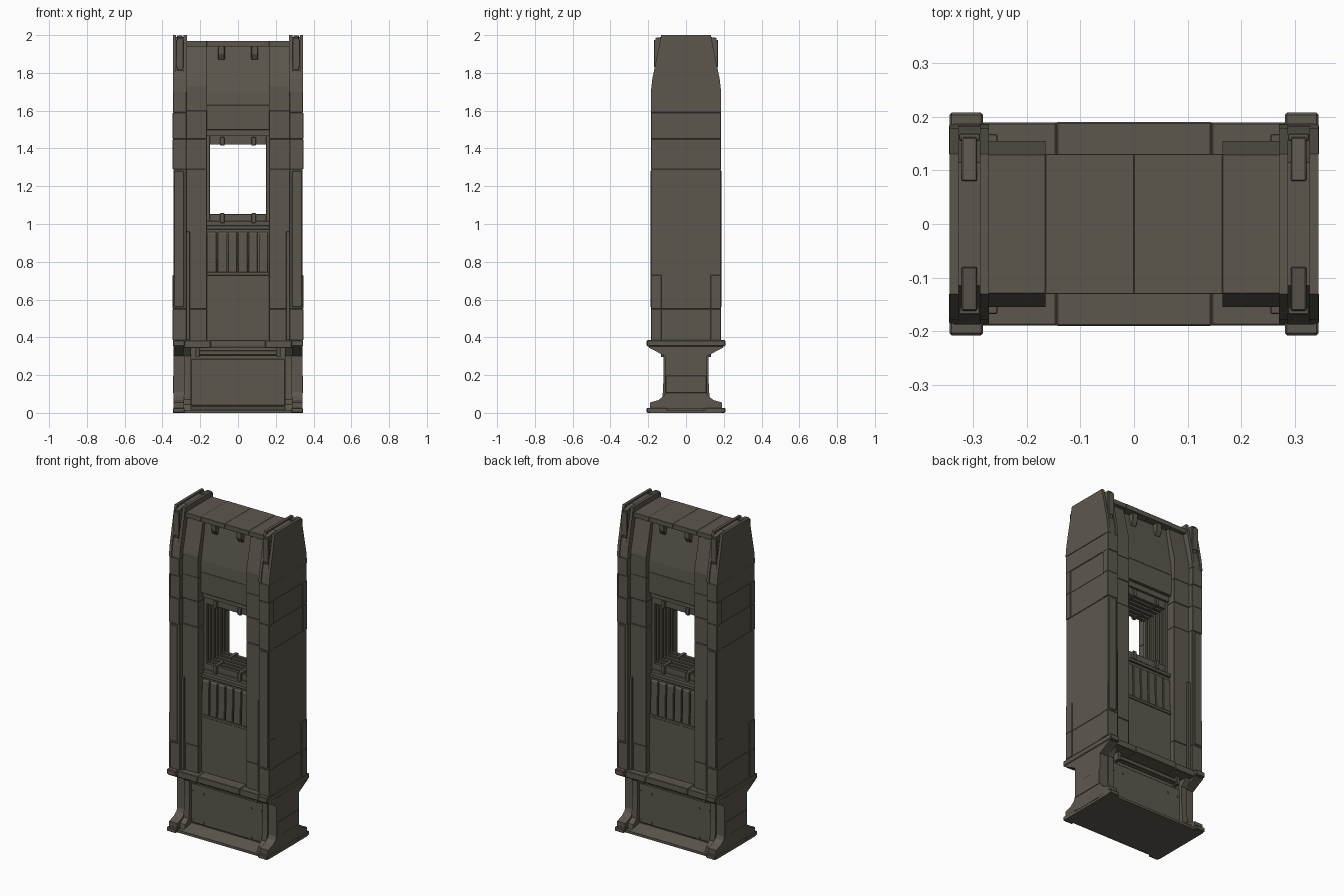
import bpy, bmesh

mat = bpy.data.materials.new("dark olive grey")
mat.diffuse_color = (0.108, 0.096, 0.076, 1)


def finish(name, bm, mx, my, bevel):
    bmesh.ops.recalc_face_normals(bm, faces=bm.faces)
    me = bpy.data.meshes.new(name)
    bm.to_mesh(me)
    bm.free()
    me.materials.append(mat)
    ob = bpy.data.objects.new(name, me)
    bpy.context.collection.objects.link(ob)
    if bevel:
        b = ob.modifiers.new("bevel", "BEVEL")
        b.width, b.segments = bevel, 1
    if mx or my:
        m = ob.modifiers.new("mirror", "MIRROR")
        m.use_axis = (mx, my, False)
        m.use_mirror_merge = False
    return ob


def prism(name, pts, x0, x1, mx=True, my=False, bevel=0.0):
    """Extrude a (y, z) profile along x."""
    bm = bmesh.new()
    a = [bm.verts.new((x0, y, z)) for y, z in pts]
    b = [bm.verts.new((x1, y, z)) for y, z in pts]
    bm.faces.new(a)
    bm.faces.new(b[::-1])
    n = len(pts)
    for i in range(n):
        j = (i + 1) % n
        bm.faces.new((a[i], b[i], b[j], a[j]))
    return finish(name, bm, mx, my, bevel)


def box(name, x0, x1, y0, y1, z0, z1, mx=True, my=False, bevel=0.0):
    return prism(name, [(y0, z0), (y1, z0), (y1, z1), (y0, z1)], x0, x1, mx, my, bevel)


def sym(half):
    """Close a +y half profile with its mirror image."""
    return half + [(-y, z) for y, z in reversed(half)]


# Base plate, core and front panels
box("base_plate", -0.345, 0.345, -0.19, 0.19, 0, 0.015, False)
box("base_core", -0.30, 0.30, -0.095, 0.095, 0.01, 0.385, False)
box("base_panel", -0.25, 0.25, 0.09, 0.102, 0.04, 0.285, False, True, 0.003)
prism("base_floor_slope", [(0.09, 0.01), (0.185, 0.015), (0.10, 0.035)], -0.25, 0.25, False, True)
box("base_rail", -0.225, 0.225, 0.09, 0.125, 0.305, 0.33, False, True, 0.003)
box("rail_end", 0.205, 0.225, 0.09, 0.132, 0.295, 0.345, True, True, 0.002)
for x in (0.165, 0.235):
    for z in (0.055, 0.235):
        box("panel_bolt", x - 0.005, x + 0.005, 0.1, 0.106, z - 0.005, z + 0.005, True, True)

# Base end pillars with flared feet and heads
prism("base_end_pillar", sym([(0.19, 0.02), (0.19, 0.055), (0.145, 0.068), (0.118, 0.09), (0.11, 0.11),
                              (0.11, 0.30), (0.195, 0.345), (0.195, 0.36)]), 0.285, 0.341)
prism("base_end_plate", sym([(0.108, 0.105), (0.108, 0.197)]), 0.30, 0.344, bevel=0.002)
box("base_foot", 0.282, 0.345, 0.10, 0.208, 0, 0.026, True, True, 0.004)
box("pillar_cap", 0.282, 0.345, -0.208, 0.208, 0.352, 0.385, bevel=0.004)
prism("base_side_bracket", sym([(0.165, 0.015), (0.16, 0.045), (0.125, 0.07), (0.118, 0.20), (0.118, 0.30),
                                (0.16, 0.35)]), 0.25, 0.287)

# Ledge around the base top
box("ledge_middle", -0.145, 0.145, 0.09, 0.191, 0.345, 0.385, False, True, 0.003)
box("ledge_side", 0.145, 0.284, 0.09, 0.19, 0.343, 0.383, True, True, 0.003)

# Tall corner pillars, stacked in segments with fine seams
for z0, z1, x1, w in ((0.385, 0.55, 0.342, 0.184), (0.55, 1.29, 0.342, 0.184), (1.29, 1.45, 0.343, 0.186),
                      (1.45, 1.59, 0.341, 0.184), (1.59, 1.70, 0.343, 0.186)):
    box("tall_pillar", 0.272, x1, -w, w, z0, z1, bevel=0.002)
for z0, z1, y0 in ((0.385, 0.55, 0.13), (0.55, 0.73, 0.13), (1.29, 1.45, 0.142), (1.45, 1.59, 0.142)):
    box("pillar_side_plate", 0.335, 0.346, y0, 0.185, z0, z1, True, True, 0.002)
box("pillar_front_plate", 0.286, 0.338, 0.18, 0.188, 0.56, 1.28, True, True, 0.002)

# Tapered pillar heads with slotted fins
prism("pillar_head", sym([(0.186, 1.70), (0.178, 1.77), (0.131, 2.0)]), 0.328, 0.345)
prism("pillar_head_inner", sym([(0.186, 1.70), (0.178, 1.77), (0.131, 2.0)]), 0.271, 0.288)
prism("pillar_head_core", sym([(0.182, 1.70), (0.172, 1.77), (0.115, 1.99)]), 0.28, 0.335)
prism("head_fin", [(0.08, 1.92), (0.15, 1.80), (0.166, 1.82), (0.162, 1.985), (0.08, 1.998)],
      0.293, 0.322, True, True, 0.002)
box("head_fin_tip", 0.288, 0.327, 0.155, 0.169, 1.83, 1.975, True, True, 0.002)

# Inner side strips
for z0, z1, w in ((0.38, 0.55, 0.153), (0.55, 1.29, 0.155), (1.29, 1.45, 0.153), (1.45, 1.60, 0.155)):
    box("inner_strip", 0.165, 0.275, -w, w, z0, z1, bevel=0.002)
prism("inner_strip_top", sym([(0.155, 1.60), (0.155, 1.73), (0.105, 1.945)]), 0.165, 0.275)
box("strip_groove_trim", 0.255, 0.274, 0.15, 0.168, 0.385, 0.96, True, True, 0.002)

# Centre lower panel and slatted grille
box("lower_panel", -0.168, 0.168, -0.122, 0.122, 0.38, 0.735, False)
box("grille_back", -0.168, 0.168, -0.112, 0.112, 0.73, 0.99, False)
for i in range(6):
    x = -0.1625 + i * 0.0545
    prism("grille_slat", [(0.1, 0.745), (0.126, 0.745), (0.12, 0.95), (0.1, 0.97)],
          x, x + 0.048, False, True, 0.002)
box("grille_rail", -0.166, 0.166, 0.1, 0.128, 0.728, 0.745, False, True, 0.002)
box("grille_top_rail", -0.166, 0.166, 0.095, 0.124, 0.972, 0.992, False, True, 0.002)

# Window: sill, lintel and nested ribs lining the tunnel
box("window_sill", -0.168, 0.168, -0.1, 0.1, 0.985, 1.015, False, bevel=0.003)
box("window_lintel", -0.168, 0.168, -0.11, 0.11, 1.465, 1.51, False)
for y in (0.008, 0.042, 0.076):
    box("window_rib_side", 0.148, 0.168, y, y + 0.02, 1.01, 1.47, True, True, 0.002)
    box("window_rib_low", -0.15, 0.15, y, y + 0.02, 1.01, 1.052, False, True, 0.002)
    box("window_rib_high", -0.15, 0.15, y, y + 0.02, 1.42, 1.47, False, True, 0.002)
for z0, z1 in ((1.005, 1.058), (1.415, 1.46)):
    box("window_clip", 0.072, 0.094, 0.03, 0.108, z0, z1, True, True, 0.002)

# Hood above the window and its hanging brackets
prism("hood_lower", sym([(0.128, 1.497), (0.13, 1.63)]), -0.167, 0.167, False, bevel=0.002)
prism("hood_slope", sym([(0.13, 1.63), (0.125, 1.70), (0.082, 1.945)]), -0.167, 0.167, False)
prism("hood_bracket", [(0.07, 1.95), (0.118, 1.95), (0.118, 1.90), (0.1, 1.87), (0.07, 1.87)],
      0.07, 0.106, True, True, 0.003)

# Roof deck
box("roof_middle", 0.0, 0.165, -0.131, 0.131, 1.94, 1.97, bevel=0.001)
box("roof_side", 0.165, 0.275, -0.13, 0.13, 1.94, 1.969, bevel=0.001)
